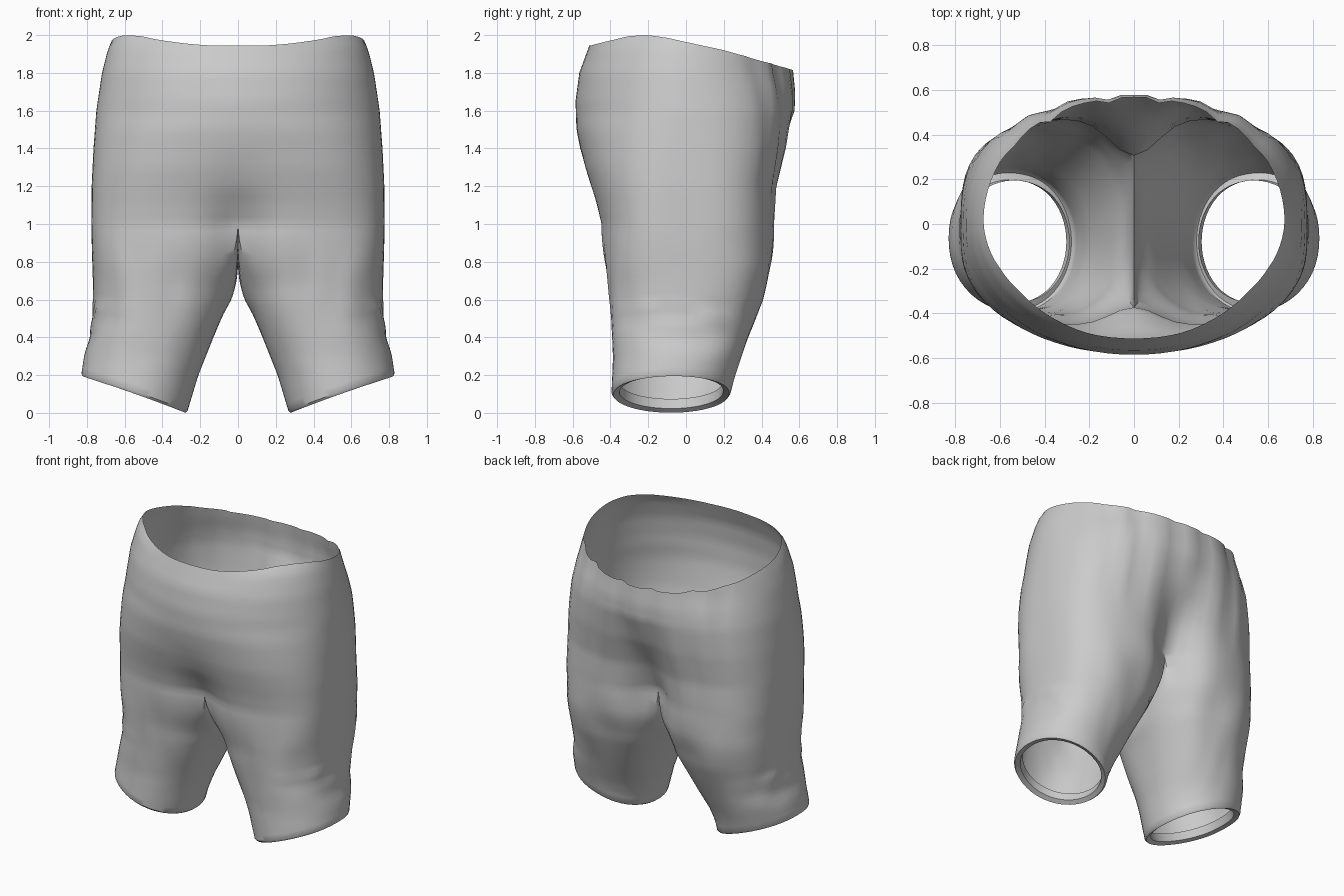
import bpy, bmesh, math
from mathutils import noise, Vector

if "Cube" in bpy.data.objects:
    bpy.data.objects.remove(bpy.data.objects["Cube"])

M, K = 41, 11            # points on the outer half loop / along the crotch seam
TORSO_ROWS, LEG_ROWS = 26, 24
ZC = 1.0                 # height where the torso splits into legs


def table(tab, v):
    """Smooth-enough linear lookup in a list of (key, value) pairs."""
    if v <= tab[0][0]:
        return tab[0][1]
    for (a, p), (b, q) in zip(tab, tab[1:]):
        if v <= b:
            return p + (q - p) * (v - a) / (b - a)
    return tab[-1][1]


# Silhouette profiles keyed by height
OUT = [(0.2, .83), (.3, .815), (.4, .79), (.5, .772), (.6, .767), (.8, .77), (1, .775),
       (1.2, .775), (1.4, .765), (1.6, .75), (1.8, .72), (1.9, .695), (1.96, .675), (2, .65)]
INN = [(0, .27), (.2, .21), (.4, .13), (.6, .045), (.82, 0)]
FRONT = [(.1, -.395), (.3, -.385), (.5, -.395), (.7, -.41), (.9, -.435), (1.1, -.48),
         (1.3, -.54), (1.5, -.58), (1.65, -.585), (1.8, -.565), (1.95, -.51), (2, -.46)]
BACK = [(.1, .235), (.2, .26), (.4, .33), (.6, .405), (.8, .45), (1, .475), (1.2, .49),
        (1.4, .54), (1.6, .575), (1.7, .578), (1.8, .568), (2, .55)]
RIM = [(-.5, 1.945), (-.44, 1.965), (-.33, 1.995), (-.22, 2.0), (-.1, 1.985), (.2, 1.92), (.57, 1.81)]
CLEFT_F = [(1, .085), (1.2, .02), (1.4, 0)]
CLEFT_B = [(1, .17), (1.2, .1), (1.4, .04), (1.6, 0)]
ROUND_F = [(1, 3), (1.6, 2.05), (2, 2)]
ROUND_B = [(1, 3.4), (1.5, 2.6), (1.8, 2.1), (2, 2)]
SEAM = [(0, .305, 1.0), (.2, .24, .9), (.4, .11, .835), (.6, -.05, .82), (.8, -.24, .88), (1, -.365, 1.0)]


def polar(s, c, n):
    r = (abs(s) ** n + abs(c) ** n) ** (-1 / n)
    return s * r, c * r


def torso_point(a, z):
    s, c = math.sin(a), math.cos(a)
    front = c > 0
    px, py = polar(s, c, table(ROUND_F if front else ROUND_B, z))
    x, y0 = max(0, px * table(OUT, z)), -.03
    near = math.exp(-(x / .15) ** 2)
    if front:
        y = y0 + py * (table(FRONT, z) - y0) + table(CLEFT_F, z) * near
    else:
        y = y0 - py * (table(BACK, z) - y0) - table(CLEFT_B, z) * near
        # gathered folds across the back
        win = max(0, min(1, (z - 1.05) / .3)) * -py
        for fx, depth in ((.13, .02), (.38, .03), (.55, .02)):
            y -= depth * win * math.exp(-((x - fx - .05 * (1.6 - z)) / .035) ** 2)
    return Vector((x, y, z))


def leg_point(phi, z):
    xi, xo, yf, yb = (table(t, z) for t in (INN, OUT, FRONT, BACK))
    c, s = polar(math.cos(phi), math.sin(phi), 2.0 + .7 * max(0, min(1, (z - .1) / .7)))
    return Vector(((xi + xo) / 2 + c * (xo - xi) / 2, (yf + yb) / 2 + s * (yb - yf) / 2, z))


def build_half(bm):
    def link(r0, r1, closed):
        n = len(r0)
        for i in range(n if closed else n - 1):
            j = (i + 1) % n
            bm.faces.new((r0[i], r1[i], r1[j], r0[j]))

    # Torso half: waist rim down to crotch height
    angles = [math.pi * i / (M - 1) for i in range(M)]
    rims = [table(RIM, torso_point(a, 1.95).y) for a in angles]
    prev = None
    for r in range(TORSO_ROWS + 1):
        t = r / TORSO_ROWS
        row = [bm.verts.new(torso_point(a, z + (ZC - z) * t)) for a, z in zip(angles, rims)]
        if prev:
            link(prev, row, False)
        prev = row

    # Crotch seam closes the loop at the top of the leg
    for k in range(1, K + 1):
        u = k / (K + 1)
        prev.append(bm.verts.new((0, table([(p[0], p[1]) for p in SEAM], u),
                                  table([(p[0], p[2]) for p in SEAM], u))))
    top = [v.co.copy() for v in prev]
    wide = math.radians(140)
    phis = [-wide + 2 * wide * i / (M - 1) for i in range(M)]
    phis += [wide + (2 * math.pi - 2 * wide) * k / (K + 1) for k in range(1, K + 1)]

    # Leg: morph from the split loop to the slanted oval hem
    for r in range(1, LEG_ROWS + 1):
        t = r / LEG_ROWS
        w = min(1, t / .4)
        w = w * w * (3 - 2 * w)
        row = []
        for p, phi in zip(top, phis):
            hem = .11 + .1 * math.cos(phi)
            z = p.z + (hem - p.z) * t
            q = leg_point(phi, z)
            co = Vector((p.x, p.y, z)).lerp(q, w)
            # bunched cloth near the outer hem
            bunch = max(0, math.cos(phi)) * math.sin(math.pi * t) ** 2 * (t > .5)
            co.x += .03 * bunch * noise.noise(Vector((co.y * 7, z * 9, 3)))
            co.y += .012 * math.sin(math.pi * t) * noise.noise(Vector((co.x * 9, z * 3, co.y)))
            row.append(bm.verts.new(co))
        link(prev, row, True)
        prev = row

    # Hem lip turned inward
    ring = [v.co.copy() for v in prev]
    mid = sum(ring, Vector()) / len(ring)
    for scale, lift in ((.97, -.012), (.87, .0), (.86, .05)):
        row = [bm.verts.new(mid + (c - mid) * scale + Vector((-.35 * lift, 0, lift))) for c in ring]
        link(prev, row, True)
        prev = row


# Shorts: one modelled half, mirrored across the centre seam
bm = bmesh.new()
build_half(bm)
bmesh.ops.recalc_face_normals(bm, faces=bm.faces)
mesh = bpy.data.meshes.new("shorts")
bm.to_mesh(mesh)
bm.free()
shorts = bpy.data.objects.new("shorts", mesh)
bpy.context.collection.objects.link(shorts)
mirror = shorts.modifiers.new("mirror", 'MIRROR')
mirror.use_clip = True
mirror.merge_threshold = .002
bpy.context.view_layer.objects.active = shorts
shorts.select_set(True)
bpy.ops.object.shade_smooth_by_angle(angle=math.radians(40))
